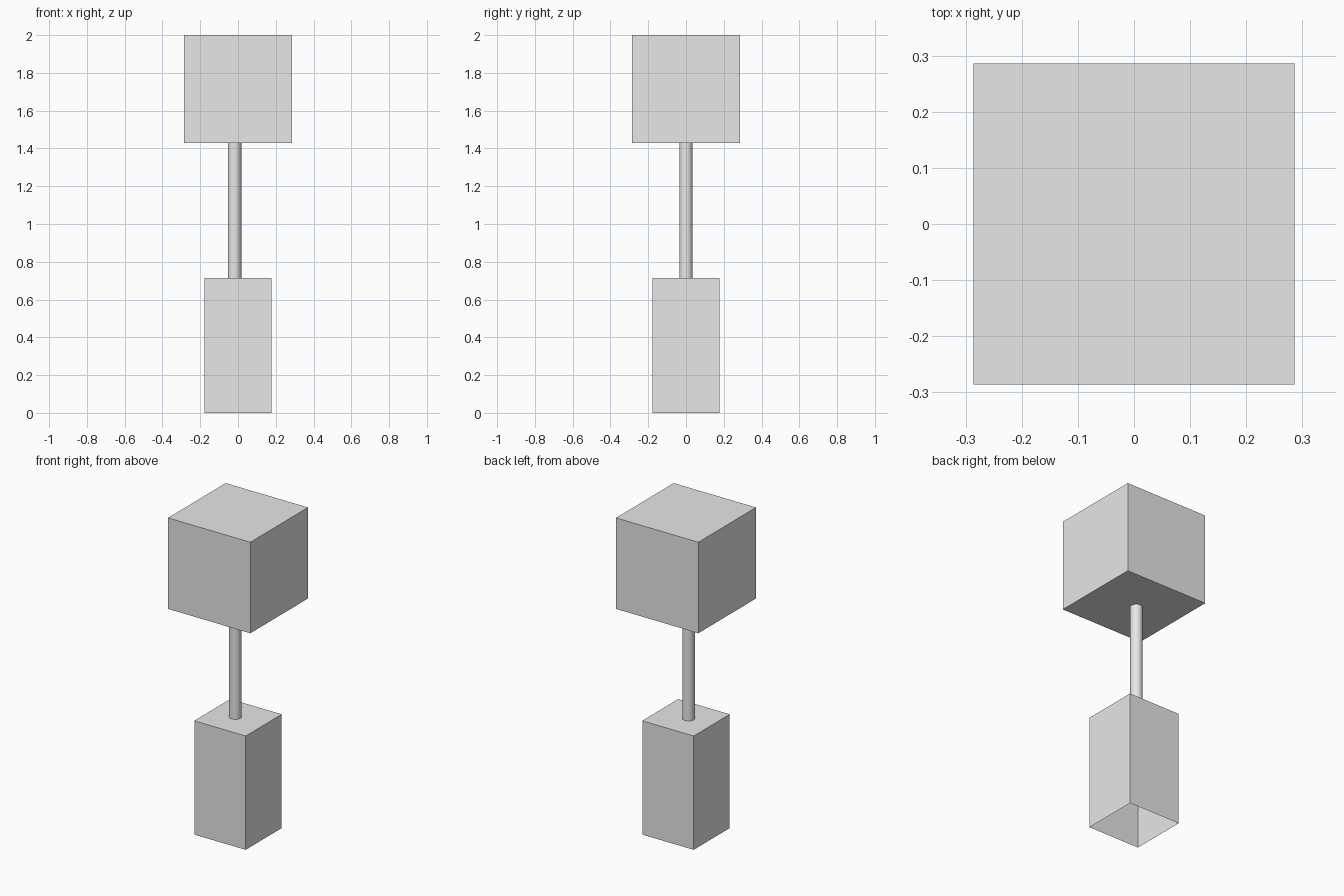
import bpy, bmesh, math
from mathutils import Matrix

cube = bpy.data.objects.get("Cube")
if cube:
    bpy.data.objects.remove(cube, do_unlink=True)

# Single plain grey
grey = bpy.data.materials.new("light_grey")
grey.use_nodes = True
colour = (0.8, 0.8, 0.8, 1)
grey.diffuse_color = colour
grey.node_tree.nodes["Principled BSDF"].inputs["Base Color"].default_value = colour


def add_object(name, bm):
    mesh = bpy.data.meshes.new(name)
    bm.to_mesh(mesh)
    bm.free()
    mesh.materials.append(grey)
    obj = bpy.data.objects.new(name, mesh)
    bpy.context.collection.objects.link(obj)
    return obj


def box(name, width, bottom, top, open_bottom=False):
    bm = bmesh.new()
    place = Matrix.Translation((0, 0, (bottom + top) / 2))
    size = Matrix.Diagonal((width, width, top - bottom, 1))
    bmesh.ops.create_cube(bm, size=1, matrix=place @ size)
    if open_bottom:
        bm.normal_update()
        under = [f for f in bm.faces if f.normal.z < -0.5]
        bmesh.ops.delete(bm, geom=under, context='FACES_ONLY')
    return add_object(name, bm)


UNIT = 1 / 14  # all dimensions are multiples of this
base_top, head_bottom = 10 * UNIT, 20 * UNIT

# Hollow base, open underneath, and the solid head block
box("base", 5 * UNIT, 0, base_top, open_bottom=True)
box("head", 8 * UNIT, head_bottom, 2)

# Slender round pole, set slightly to one side
bm = bmesh.new()
bmesh.ops.create_cone(
    bm, cap_ends=True, segments=32, radius1=UNIT / 2, radius2=UNIT / 2,
    depth=head_bottom - base_top,
    matrix=Matrix.Translation((-UNIT / 4, 0, (base_top + head_bottom) / 2)))
pole = add_object("pole", bm)
bpy.ops.object.select_all(action='DESELECT')
pole.select_set(True)
bpy.context.view_layer.objects.active = pole
bpy.ops.object.shade_smooth_by_angle(angle=math.radians(30))
